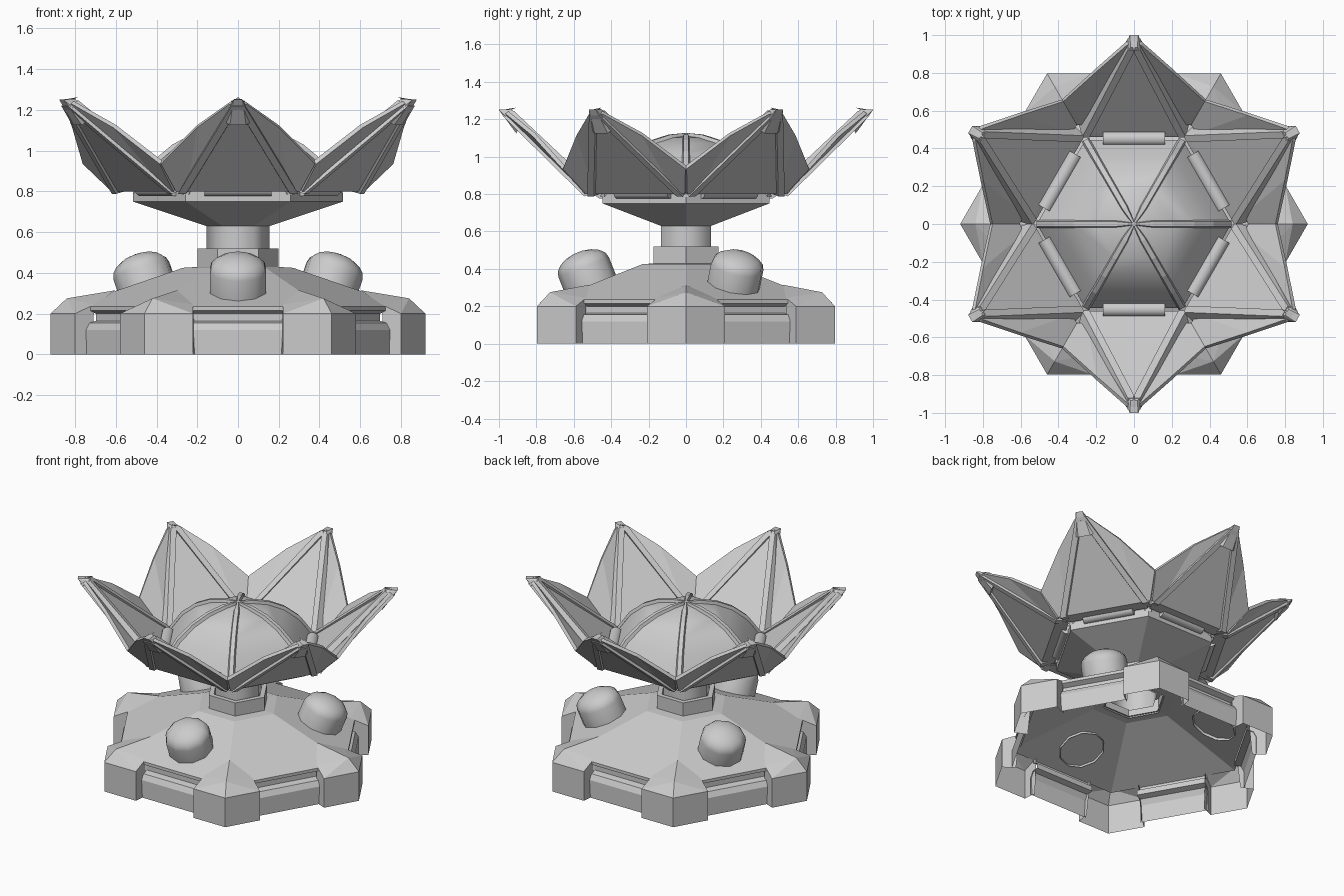
import bpy, bmesh
from math import radians, cos, sin, pi, sqrt, atan
from mathutils import Matrix, Vector

if "Cube" in bpy.data.objects:
    bpy.data.objects.remove(bpy.data.objects["Cube"])


def finish(name, bm, smooth=None):
    bmesh.ops.remove_doubles(bm, verts=bm.verts, dist=0.0005)
    bmesh.ops.recalc_face_normals(bm, faces=bm.faces)
    me = bpy.data.meshes.new(name)
    bm.to_mesh(me)
    bm.free()
    ob = bpy.data.objects.new(name, me)
    bpy.context.collection.objects.link(ob)
    if smooth:
        bpy.ops.object.select_all(action='DESELECT')
        ob.select_set(True)
        bpy.context.view_layer.objects.active = ob
        bpy.ops.object.shade_smooth_by_angle(angle=radians(smooth))
    return ob


def add(bm, verts, faces, mat=Matrix()):
    vs = [bm.verts.new(mat @ Vector(v)) for v in verts]
    for f in faces:
        bm.faces.new([vs[i] for i in f])


def hull(bm, pts, mat=Matrix()):
    """Convex solid around the points."""
    tmp = bmesh.new()
    for p in pts:
        tmp.verts.new(mat @ Vector(p))
    bmesh.ops.convex_hull(tmp, input=tmp.verts)
    keep = [v for v in tmp.verts if v.link_faces]
    idx = {v: i for i, v in enumerate(keep)}
    add(bm, [v.co for v in keep], [[idx[v] for v in f.verts] for f in tmp.faces])
    tmp.free()


def loft(bm, profile, n=6, mat=Matrix(), cap=False):
    """Rings of n points from (radius, z) pairs, optionally closed at the top."""
    verts, faces = [], []
    for r, z in profile:
        verts += [(r * cos(2*pi*k/n), r * sin(2*pi*k/n), z) for k in range(n)]
    for i in range(len(profile) - 1):
        for k in range(n):
            j = (k + 1) % n
            faces.append((i*n + k, i*n + j, i*n + n + j, i*n + n + k))
    if cap:
        faces.append([len(verts) - n + k for k in range(n)])
    add(bm, verts, faces, mat)


def turn(deg):
    return Matrix.Rotation(radians(deg), 4, 'Z')


# sloped hexagonal roof of the base
bm = bmesh.new()
loft(bm, [(0.82, 0.236), (0.27, 0.425), (0.19, 0.43)])
finish("base_roof", bm)

# recessed side walls with a slot under the roof lip
bm = bmesh.new()
prof = [(.71, .236), (.71, .215), (.675, .20), (.675, .165), (.715, .155), (.735, .12), (.735, 0)]
for k in range(6):
    v = [(s*.225, y, z) for y, z in prof for s in (-1, 1)]
    add(bm, v, [(2*i, 2*i+1, 2*i+3, 2*i+2) for i in range(len(prof) - 1)], turn(60*k))
finish("base_side_walls", bm)

# corner blocks with raised ridge
bm = bmesh.new()
for k in range(6):
    v = [(.92, 0, 0), (.92, 0, .2), (.84, 0, .275), (.6, 0, .315)]
    for s in (1, -1):
        v += [(.80, s*.208, 0), (.80, s*.208, .2), (.72, s*.173, 0), (.705, s*.153, .245)]
    f = []
    for o in (4, 8):
        f += [(0, 1, o+1, o), (o, o+1, o+3, o+2), (1, 2, o+1), (o+1, 2, o+3), (o+3, 2, 3)]
    add(bm, v, f, turn(60*k))
finish("base_corner_blocks", bm)

# three rounded studs standing square to the roof
bm = bmesh.new()
R = .145
cap_prof = [(R, -.01), (R, .11)] + [(R*cos(a), .11 + .085*sin(a)) for a in (.35, .7, 1.05, 1.4)]
for ang in (-90, 30, 150):
    m = turn(ang) @ Matrix.Translation((.507, 0, .308)) @ Matrix.Rotation(atan(.396), 4, 'Y')
    loft(bm, cap_prof, 10, m, cap=True)
finish("roof_studs", bm, 38)

# hexagonal collar, neck and flared bowl
bm = bmesh.new()
loft(bm, [(.2, .42), (.2, .52), (.165, .52), (.155, .49)])
finish("neck_collar", bm)
bm = bmesh.new()
loft(bm, [(.155, .45), (.155, .63)])
finish("neck", bm, 65)
bm = bmesh.new()
loft(bm, [(.155, .63), (.515, .75), (.515, .80)])
finish("flared_bowl", bm)

# six-sided curved canopy
base_r, rise = .515, .31
sph = (base_r**2 + rise**2) / (2*rise)


def canopy_z(r):
    return .80 + rise - sph + sqrt(sph*sph - r*r)


radii = [base_r, .42, .32, .21, .10, .01]
bm = bmesh.new()
loft(bm, [(r, canopy_z(r)) for r in radii], cap=True)
finish("canopy", bm, 25)

# ribs over the canopy corners
bm = bmesh.new()
for k in range(6):
    for a, b in zip(radii[:-1], radii[1:-1] + [0]):
        pts = []
        for r in (a, b):
            w, z = (.022 if r > .05 else .006), canopy_z(r)
            pts += [(r, -w, z - .015), (r, w, z - .015), (r, -w*.6, z + .017), (r, w*.6, z + .017)]
        hull(bm, pts, turn(60*k))
finish("canopy_ribs", bm)

# hinge pins along the bowl rim
bm = bmesh.new()
for k in range(6):
    m = turn(60*k) @ Matrix.Translation((0, .452, .815)) @ Matrix.Rotation(pi/2, 4, 'Y')
    bmesh.ops.create_cone(bm, cap_ends=True, segments=10, radius1=.04, radius2=.04,
                          depth=.33, matrix=m)
finish("hinge_pins", bm, 40)

# petal frame: x across, y up the slope, z inward
up = Vector((0, .46, .45)).normalized()
inn = Vector((0, -up.z, up.y))
P = Matrix(((1, 0, 0, 0), (0, up.y, inn.y, .54), (0, up.z, inn.z, .80), (0, 0, 0, 1)))

# petal wings: thin plates either side of the middle panel
bm = bmesh.new()
v = [(-.25, 0, .01), (.25, 0, .01), (0, .62, .01)]
for s in (-1, 1):
    v += [(s*.305, 0, .01), (s*.378, .18, .022), (s*.20, .42, .036), (s*.04, .60, .02)]
f = [(0, 2, 6), (0, 6, 5), (0, 5, 4), (0, 4, 3), (1, 2, 10), (1, 10, 9), (1, 9, 8), (1, 8, 7)]
for k in range(6):
    add(bm, v, f, turn(60*k) @ P)
plates = finish("petal_wings", bm)
mod = plates.modifiers.new("thickness", 'SOLIDIFY')
mod.thickness = .022
mod.offset = 0

# petal middle panels, beams, and tip caps with small hooks
panels, beams, tips = bmesh.new(), bmesh.new(), bmesh.new()
for k in range(6):
    m = turn(60*k) @ P
    hull(panels, [(-.29, 0, 0), (.29, 0, 0), (0, .62, 0), (-.26, -.058, .056),
                  (.26, -.058, .056), (-.25, -.03, .056), (.25, -.03, .056), (0, .58, .035)], m)
    for s in (-1, 1):
        ends = ((.275, -.005, -.012), (.255, -.05, .065), (.012, .61, -.01), (.012, .585, .052))
        hull(beams, [(s*x + d, y, n) for x, y, n in ends for d in (-.02, .02)], m)
    hull(tips, [(-.07, .495, 0), (.07, .495, 0), (-.04, .49, -.025), (.04, .49, -.025),
                (-.022, .645, 0), (.022, .645, 0), (-.035, .57, .05), (.035, .57, .05),
                (-.018, .60, .048), (.018, .60, .048)], m)
    hull(tips, [(-.02, .64, 0), (.02, .64, 0), (0, .585, .075), (0, .60, .04)], m)
finish("petal_panels", panels)
finish("petal_beams", beams)
finish("petal_tips", tips)
